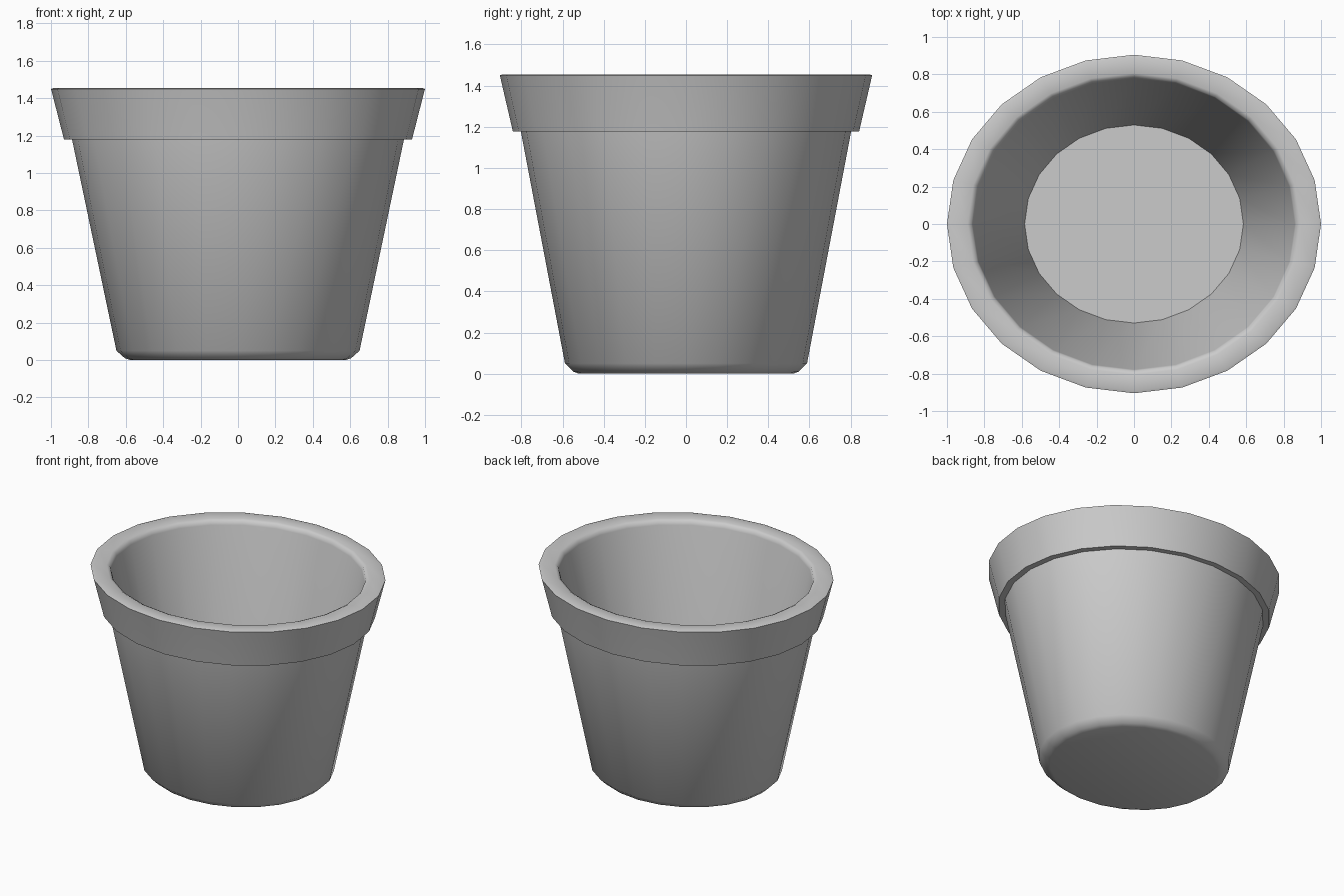
import bpy, bmesh, math

if "Cube" in bpy.data.objects:
    bpy.data.objects.remove(bpy.data.objects["Cube"])

SIDES = 24
DEPTH = 0.905  # pot is slightly oval

# Half section (radius, height): underside, wall, collar, lip, inside wall, floor
PROFILE = [
    (0.575, 0.0), (0.605, 0.01), (0.65, 0.05), (0.887, 1.178), (0.93, 1.178),
    (0.997, 1.44), (1.0, 1.45), (0.985, 1.455), (0.89, 1.455), (0.868, 1.445),
    (0.86, 1.42), (0.585, 0.09),
]


def lathe(name, profile):
    bm = bmesh.new()
    rings = []
    for r, z in profile:
        rings.append([bm.verts.new((r * math.cos(2 * math.pi * i / SIDES),
                                    r * math.sin(2 * math.pi * i / SIDES) * DEPTH, z))
                      for i in range(SIDES)])
    for a, b in zip(rings, rings[1:]):
        for i in range(SIDES):
            j = (i + 1) % SIDES
            bm.faces.new((a[i], a[j], b[j], b[i]))
    # closed underside and inside floor
    bm.faces.new(rings[0][::-1])
    bm.faces.new(rings[-1])
    bmesh.ops.recalc_face_normals(bm, faces=bm.faces)
    mesh = bpy.data.meshes.new(name)
    bm.to_mesh(mesh)
    bm.free()
    obj = bpy.data.objects.new(name, mesh)
    bpy.context.collection.objects.link(obj)
    return obj


# Flower pot with collar
pot = lathe("flower_pot", PROFILE)
bpy.context.view_layer.objects.active = pot
pot.select_set(True)
bpy.ops.object.shade_smooth_by_angle(angle=math.radians(50))
